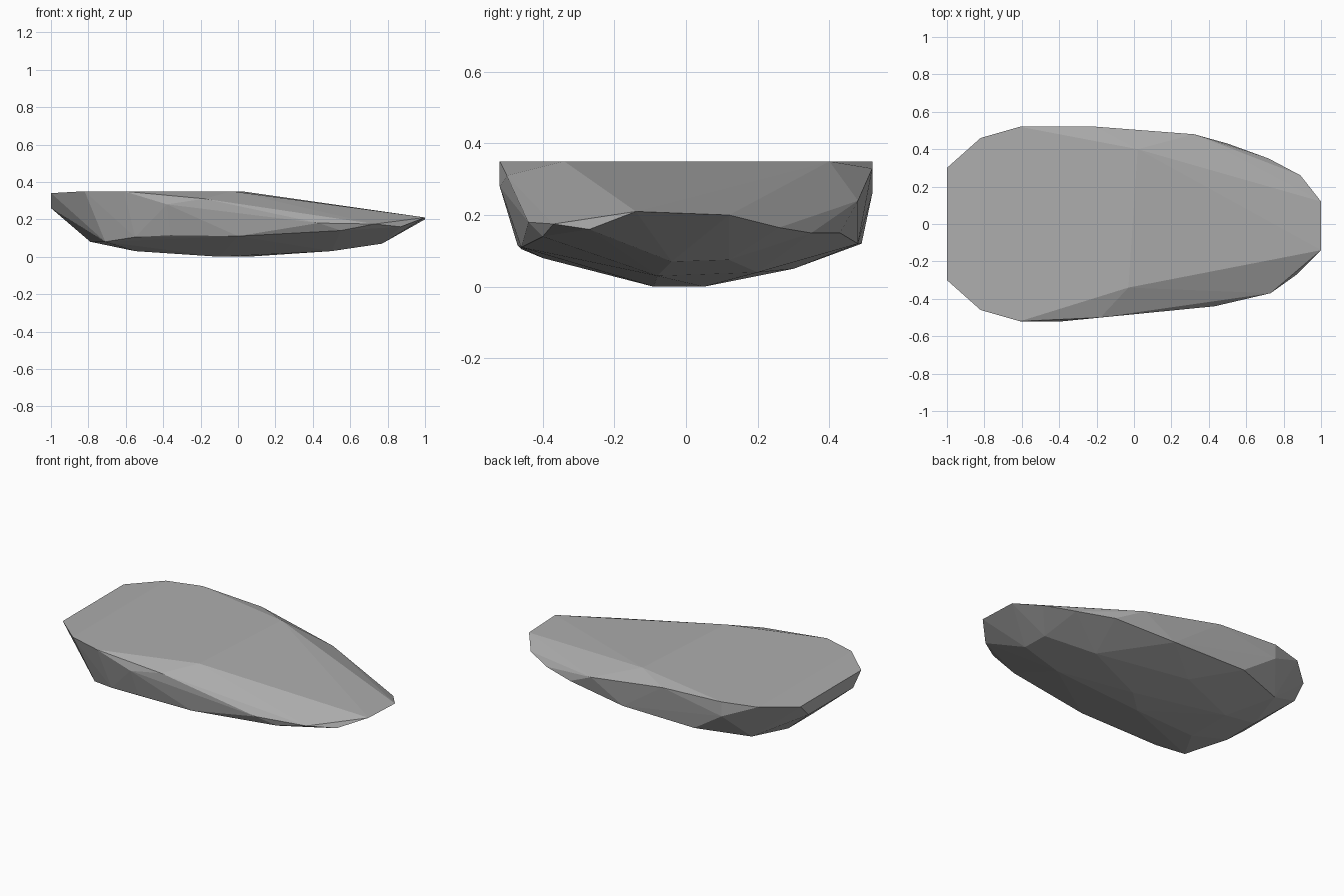
import bpy
import bmesh
from mathutils import Vector

# Remove the default cube
default_cube = bpy.data.objects.get("Cube")
if default_cube:
    bpy.data.objects.remove(default_cube, do_unlink=True)

# Stone colour
stone_grey = bpy.data.materials.new("Stone grey")
stone_grey.use_nodes = True
colour = (0.42, 0.42, 0.42, 1)
stone_grey.diffuse_color = colour
shader = stone_grey.node_tree.nodes["Principled BSDF"]
shader.inputs["Base Color"].default_value = colour
shader.inputs["Roughness"].default_value = 0.9


def both_sides(points):
    """Repeat each point on the front and the back of the stone."""
    return [(x, side * y, z) for x, y, z in points for side in (-1, 1)]


# All corner positions are in hundredths of a unit.
# Blunt end: the same above and below on both sides
blunt_end = both_sides([(-100, 30, 34), (-100, 22, 26), (-82, 46, 35), (-61, 52, 35)])

# Flat crown where the top starts to slope down to the thin end
crown = [(-3, -34, 35), (2, 40, 35)]

# Thin end: a short straight lip
lip = [(100, -14, 21), (100, 12, 20)]

# Shoulders: widest line around each side
front_shoulder = [(-38, -52, 28), (-18, -50, 31), (43, -44, 18),
                  (73, -37, 17.5), (87, -27, 16)]
back_shoulder = [(-61, 52, 26), (-20, 52, 33), (32, 48, 24),
                 (72, 35, 15), (89, 26, 16.5)]

# Lower edge where the sides turn into the belly
front_edge = [(-71, -40, 8), (-55, -46, 10.5), (-36, -47, 11.5),
              (0, -46, 11), (55, -40, 14)]
back_edge = [(-72, 38, 11), (-40, 49, 12), (10, 48, 12), (50, 43, 15)]

# Belly: nearly flat underside
belly = both_sides([(-79, 12, 8), (-55, 15, 3)])
belly += [(-10, -9, 0), (5, 5, 0), (50, -8, 3), (45, 20, 4),
          (77, -4, 7), (76, 12, 7.5), (-15, 30, 5)]

# Wrap the corners in one faceted skin
mesh_builder = bmesh.new()
for group in (blunt_end, crown, lip, front_shoulder, back_shoulder,
              front_edge, back_edge, belly):
    for point in group:
        mesh_builder.verts.new(Vector(point) / 100)
hull = bmesh.ops.convex_hull(mesh_builder, input=mesh_builder.verts[:])
unused = {item for key in ("geom_interior", "geom_unused")
          for item in hull[key] if isinstance(item, bmesh.types.BMVert)}
bmesh.ops.delete(mesh_builder, geom=list(unused), context="VERTS")
bmesh.ops.recalc_face_normals(mesh_builder, faces=mesh_builder.faces[:])

# Finished stone
stone_mesh = bpy.data.meshes.new("flat_stone")
mesh_builder.to_mesh(stone_mesh)
mesh_builder.free()
stone_mesh.materials.append(stone_grey)
flat_stone = bpy.data.objects.new("flat_stone", stone_mesh)
bpy.context.collection.objects.link(flat_stone)
